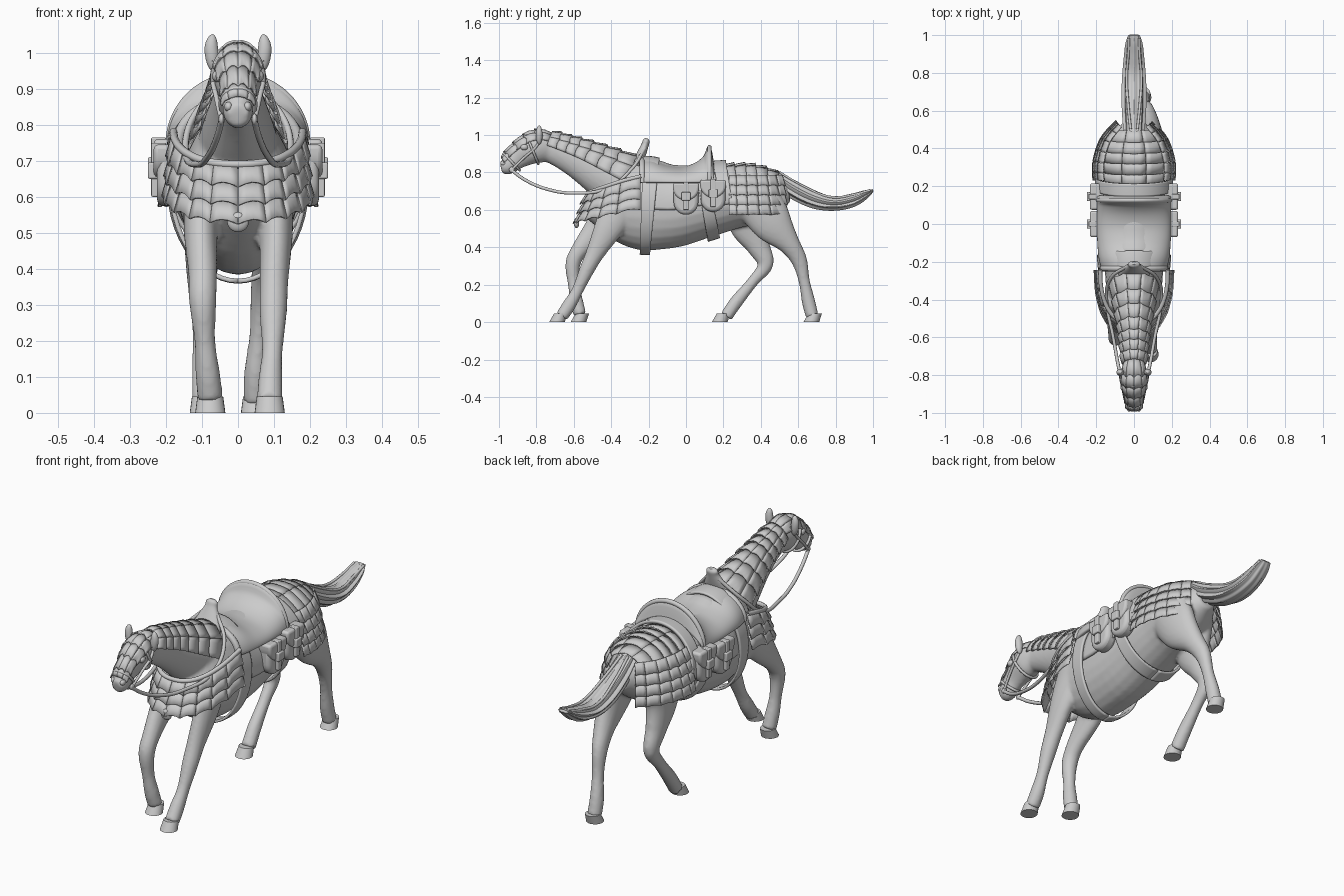
import bpy, bmesh, math
from mathutils import Vector as V, Matrix as M

if "Cube" in bpy.data.objects:
    bpy.data.objects.remove(bpy.data.objects["Cube"])

def cat(pts, t):
    """Catmull-Rom through evenly indexed tuples, t in 0..1"""
    n = len(pts) - 1
    i = min(int(max(t, 0) * n), n - 1)
    f = t * n - i
    a, b, c, d = (pts[min(max(j, 0), n)] for j in (i - 1, i, i + 1, i + 2))
    return [.5 * (2*q + (r-p)*f + (2*p-5*q+4*r-s)*f*f + (3*q-p-3*r+s)*f**3) for p, q, r, s in zip(a, b, c, d)]

def tube(path, t, ang, off=0, ripple=0):
    """Point on an elliptical tube; path holds (x, y, z, side radius, up radius)"""
    x, y, z, rx, rn = cat(path, t)
    tan = (V(cat(path, min(t + .01, 1))[:3]) - V(cat(path, max(t - .01, 0))[:3])).normalized()
    side = (V((1, 0, 0)) - tan * tan.x).normalized()
    k = 1 + ripple * math.cos(9 * ang)
    return V((x, y, z)) + (side * (rx + off) * math.sin(ang) + side.cross(tan) * (rn + off) * math.cos(ang)) * k

def finish(name, bm, thick=0):
    bmesh.ops.recalc_face_normals(bm, faces=bm.faces)
    me = bpy.data.meshes.new(name)
    bm.to_mesh(me)
    bm.free()
    ob = bpy.data.objects.new(name, me)
    bpy.context.collection.objects.link(ob)
    if thick:
        m = ob.modifiers.new("Solidify", 'SOLIDIFY')
        m.thickness, m.offset = thick, 0
    return ob

def loft(bm, path, n=24, segs=28, ripple=0):
    rings = [[bm.verts.new(tube(path, i / segs, 2 * math.pi * j / n, 0, ripple)) for j in range(n)]
             for i in range(segs + 1)]
    for a, b in zip(rings, rings[1:]):
        for j in range(n):
            bm.faces.new((a[j], a[(j + 1) % n], b[(j + 1) % n], b[j]))
    bm.faces.new(rings[0])
    bm.faces.new(rings[-1])

def grid(bm, f, nu, nv):
    vs = [[bm.verts.new(f(i / nu, j / nv)) for i in range(nu + 1)] for j in range(nv + 1)]
    for a, b in zip(vs, vs[1:]):
        for i in range(nu):
            bm.faces.new((a[i], a[i + 1], b[i + 1], b[i]))

def sheet(name, f, nu, nv, thick):
    bm = bmesh.new()
    grid(bm, f, nu, nv)
    return finish(name, bm, thick)

def plates(name, f, rows, cols, sign=1, lift=.012, drop=.3, thick=.007):
    """Overlapping armour plates with scalloped lower edges laid over surface f(u, v)"""
    bm = bmesh.new()
    for r in range(rows):
        for c in range(cols):
            def cell(i, j):
                u = (c + .01 + .98 * i) / cols
                v = (r + j * (1.06 + drop * (2 * i - 1) ** 2)) / rows
                e = .004
                n = (f(u + e, v) - f(u - e, v)).cross(f(u, v + e) - f(u, v - e)).normalized() * sign
                return f(u, v) + n * lift * j
            grid(bm, cell, 4, 2)
    return finish(name, bm, thick)

def cord(name, pts, r, cyclic=False):
    cu = bpy.data.curves.new(name, 'CURVE')
    cu.dimensions, cu.bevel_depth, cu.bevel_resolution = '3D', r, 3
    s = cu.splines.new('BEZIER')
    s.bezier_points.add(len(pts) - 1)
    s.use_cyclic_u = cyclic
    for b, p in zip(s.bezier_points, pts):
        b.co = p
        b.handle_left_type = b.handle_right_type = 'AUTO'
    ob = bpy.data.objects.new(name, cu)
    bpy.context.collection.objects.link(ob)

def ball(name, loc, size):
    bm = bmesh.new()
    bmesh.ops.create_uvsphere(bm, u_segments=20, v_segments=12, radius=1,
                              matrix=M.LocRotScale(V(loc), None, V(size)))
    finish(name, bm)

# Horse: lofted trunk, neck, head and legs fused into one skin
body = [(0, -.54, .60, .05, .045), (0, -.40, .615, .135, .175), (0, -.24, .617, .155, .232), (0, -.08, .607, .165, .212),
        (0, .08, .63, .168, .185), (0, .24, .66, .165, .165), (0, .40, .68, .15, .14), (0, .55, .70, .05, .06)]
neck = [(0, -.75, .94, .05, .075), (0, -.66, .905, .057, .085), (0, -.56, .86, .07, .105),
        (0, -.43, .79, .095, .135), (0, -.28, .71, .12, .16)]
head = [(0, -.99, .828, .030, .03), (0, -.955, .837, .042, .05), (0, -.905, .88, .045, .064),
        (0, -.84, .92, .064, .08), (0, -.785, .937, .065, .087), (0, -.71, .93, .045, .07)]
legs = [
    [(.09, -.34, .64, .06, .11), (.105, -.41, .51, .048, .08), (.10, -.485, .37, .04, .05), (.098, -.53, .28, .038, .04),
     (.095, -.58, .17, .029, .031), (.09, -.625, .09, .034, .036), (.088, -.665, .03, .036, .034)],
    [(-.09, -.36, .64, .06, .11), (-.103, -.46, .51, .048, .08), (-.098, -.565, .39, .04, .047), (-.098, -.605, .31, .038, .04),
     (-.092, -.60, .20, .029, .031), (-.084, -.585, .11, .034, .035), (-.077, -.567, .04, .036, .034)],
    [(.085, .38, .66, .075, .13), (.095, .46, .53, .058, .11), (.083, .55, .42, .045, .06), (.07, .605, .33, .035, .043),
     (.06, .632, .22, .028, .03), (.05, .655, .11, .033, .036), (.05, .675, .03, .035, .034)],
    [(-.085, .34, .66, .075, .13), (-.095, .335, .53, .058, .11), (-.10, .385, .41, .045, .065), (-.10, .425, .31, .035, .043),
     (-.098, .36, .22, .028, .03), (-.095, .27, .11, .033, .035), (-.092, .215, .03, .035, .034)]]
bm = bmesh.new()
for p in [body, neck, head] + legs:
    loft(bm, p)
horse = finish("horse_body", bm)
m = horse.modifiers.new("Fuse", 'REMESH')
m.mode, m.voxel_size, m.use_smooth_shade = 'VOXEL', .009, True
m = horse.modifiers.new("Soften", 'SMOOTH')
m.factor, m.iterations = .5, 5

# Hooves
for x, y in ((.088, -.69), (-.077, -.575), (.05, .67), (-.092, .18)):
    bm = bmesh.new()
    bmesh.ops.create_cone(bm, cap_ends=True, segments=24, radius1=.042, radius2=.036, depth=.045,
                          matrix=M.Translation((x, y, .0225)))
    for v in bm.verts:
        v.co.y += v.co.z * .45
    finish("hoof", bm)

# Tail with grooved hair
bm = bmesh.new()
loft(bm, [(0, .47, .785, .05, .03), (0, .56, .715, .058, .045), (0, .68, .655, .062, .045), (0, .79, .632, .058, .036),
          (0, .89, .65, .05, .034), (0, .96, .682, .042, .022), (0, 1.0, .705, .028, .006)], 54, 30, .09)
finish("tail", bm)
for x in (-.03, 0, .03):
    cord("tail_strand", [(x * .6, .5, .80), (x, .62, .73), (x * 1.3, .78, .668), (x, .9, .682), (x * .9, .985, .705)], .007)

# Face details
for s in (-1, 1):
    bm = bmesh.new()
    bmesh.ops.create_uvsphere(bm, u_segments=14, v_segments=10, radius=1,
                              matrix=M.Translation((s * .073, -.785, 1.0)) @ M.Rotation(s * .1, 4, 'Y') @ M.Diagonal((.02, .018, .052, 1)))
    for v in bm.verts:
        v.co.x -= s * max(v.co.z - 1.02, 0) * .2
    finish("ear", bm)
    ball("eye", (s * .058, -.865, .935), (.014, .02, .016))
    ball("nostril", (s * .026, -.975, .85), (.012, .018, .014))
    ball("bit_ring", (s * .046, -.93, .815), (.008, .016, .016))
    cord("cheek_strap", [(s * .046, -.93, .815), (s * .06, -.87, .875), (s * .07, -.80, .94), (s * .055, -.77, 1.0)], .007)
    cord("rein", [(s * .046, -.93, .81), (s * .06, -.86, .76), (s * .085, -.74, .71), (s * .11, -.6, .69),
                  (s * .145, -.41, .72), (s * .125, -.29, .82), (s * .03, -.22, .93)], .009)
for t in (.3, .66):
    cord("bridle_band", [tube(head, t, k * math.pi / 6, .004) for k in range(12)], .007, True)

# Head, neck and croup armour following the body tubes
plates("face_armour", lambda u, v: tube(head, .95 - .75 * v, (u - .5) * 2.3, .004), 5, 4, -1, .006, .2, .006)
plates("neck_armour", lambda u, v: tube(neck, .02 + .86 * v, (u - .5) * 3.0, .01), 7, 5, 1, .012, .12)
plates("croup_armour", lambda u, v: tube(body, .70 + .24 * v, (u - .5) * 2.1, .016), 5, 3, 1, .012, .05)

# Chest armour wrapping the front
def chest(u, v):
    a = (u - .5) * math.pi
    s, c = math.sin(a), math.cos(a)
    k = .84 + .16 * v
    x = .195 * math.copysign(abs(s) ** .85, s) * (.92 + .08 * v)
    return V((x, -.24 - .345 * max(c, 0) ** .85 * k, .78 - .09 * c - v * (.165 - .01 * c)))
plates("chest_armour", chest, 3, 10, -1, .014, .22)
ball("chest_pendant", (0, -.585, .53), (.03, .014, .028))
cord("chest_collar", [chest(i / 12, 0) for i in range(13)], .011)

# Hip armour skirts
for s in (-1, 1):
    def hip(u, v):
        x, y = cat([(.205, .23), (.205, .33), (.165, .45), (.085, .54)], u)
        return V((s * x * (.78 + .22 * math.sin(min(v, 1) * 1.57)), .23 + (y - .23) * (.92 + .08 * v), .785 - .205 * v))
    plates("hip_armour", hip, 4, 6, -s, .012, .1)

# Saddle seat, pommel, cantle rim
prof = [(-.24, .87, .165), (-.18, .865, .18), (-.10, .835, .187), (-.02, .825, .19),
        (.05, .845, .19), (.10, .885, .19), (.125, .935, .19), (.145, .835, .19)]
def saddle(u, v):
    y, zt, rx = cat(prof, v)
    a = (u - .5) * math.pi
    return V((rx * math.sin(a), y, .745 + (zt - .745) * max(math.cos(a), 0)))
sheet("saddle_seat", saddle, 32, 32, .014)
cord("cantle_rim", [saddle(i / 16, .86) for i in range(17)], .012)
cord("pommel_rim", [saddle(i / 16, .02) for i in range(17)], .016)
bm = bmesh.new()
loft(bm, [(0, -.265, .84, .085, .03), (0, -.24, .895, .06, .025), (0, -.22, .945, .034, .02), (0, -.212, .97, .03, .018),
          (0, -.208, .982, .012, .008)])
finish("saddle_horn", bm)

# Blanket, girths and rear band wrapped round the trunk, snug under the belly
def wrap(name, y0, y1, ang, hi, lo, thick=.012):
    def f(u, v):
        a = (u - .5) * 2 * math.radians(ang)
        return tube(body, (y0 + (y1 - y0) * v + .56) / 1.115, a, lo + (hi - lo) * min(1, .75 + .75 * math.cos(a)) if math.cos(a) > -1 else lo)
    sheet(name, f, 48, 8, thick)
wrap("saddle_blanket", -.2, .2, 92, .02, .012)
wrap("front_girth", -.24, -.17, 180, .034, .018)
wrap("rear_girth", .08, .14, 180, .024, .014)
wrap("rear_band", .18, .24, 98, .036, .02, .016)

# Saddlebags with flaps, straps and buckles
def prism(name, prof, x0, x1, bevel):
    bm = bmesh.new()
    f = bm.faces.new([bm.verts.new((x0, y, z)) for y, z in prof])
    r = bmesh.ops.extrude_face_region(bm, geom=[f])
    bmesh.ops.translate(bm, verts=[v for v in r["geom"] if isinstance(v, bmesh.types.BMVert)], vec=(x1 - x0, 0, 0))
    ob = finish(name, bm)
    b = ob.modifiers.new("Bevel", 'BEVEL')
    b.width, b.segments = bevel, 3
    ob.modifiers.new("Mirror", 'MIRROR').use_axis = (True, False, False)

def pouch(y, zt, zc, r):
    return [(y - r, zt), (y + r, zt)] + [(y + r * math.cos(k * math.pi / 12), zc - r * math.sin(k * math.pi / 12)) for k in range(13)]
for y, z in ((0, -.005), (.145, .01)):
    prism("saddlebag", pouch(y, .74 + z, .645 + z, .066), .16, .225, .02)
    prism("bag_flap", pouch(y, .75 + z, .725 + z, .07), .16, .234, .012)
    prism("bag_strap", [(y - .014, .755 + z), (y + .014, .755 + z), (y + .014, .605 + z), (y - .014, .605 + z)], .2, .241, .004)
    prism("bag_buckle", [(y - .024, .70 + z), (y + .024, .70 + z), (y + .024, .655 + z), (y - .024, .655 + z)], .22, .25, .005)

# Smooth shading with sharp edges kept
bpy.ops.object.select_all(action='DESELECT')
for ob in bpy.data.objects:
    if ob.type == 'MESH':
        ob.select_set(True)
        bpy.context.view_layer.objects.active = ob
bpy.ops.object.shade_smooth_by_angle(angle=math.radians(35))
